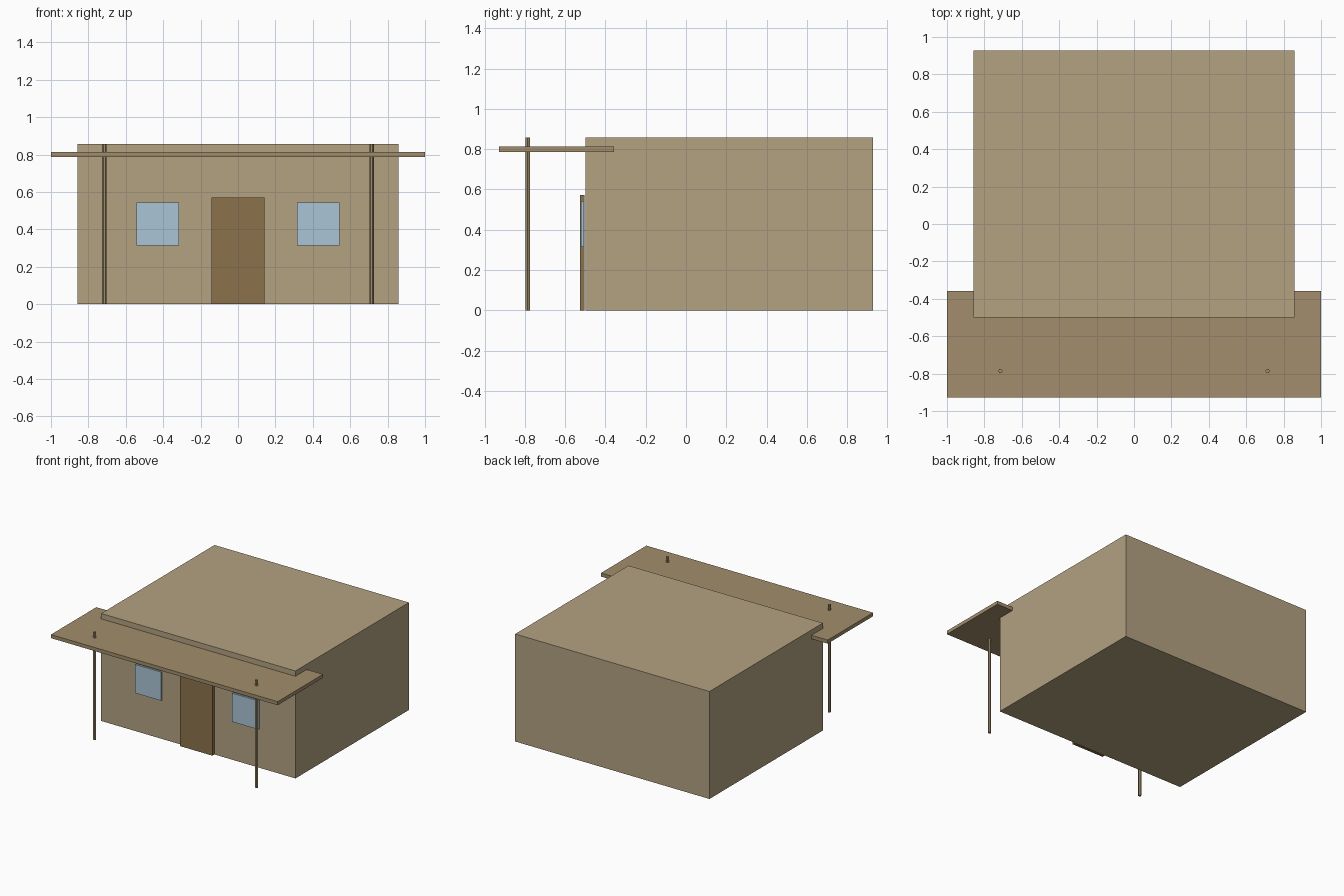
import bpy
import math

if "Cube" in bpy.data.objects:
    bpy.data.objects.remove(bpy.data.objects["Cube"])

U = 1 / 7  # model unit


def material(name, rgb):
    m = bpy.data.materials.new(name)
    m.diffuse_color = (*rgb, 1)
    m.use_nodes = True
    m.node_tree.nodes["Principled BSDF"].inputs["Base Color"].default_value = m.diffuse_color
    return m


wall = material("wall_tan", (0.45, 0.36, 0.22))
timber = material("timber", (0.36, 0.27, 0.15))
door_wood = material("door_wood", (0.26, 0.17, 0.07))
glass = material("glass", (0.40, 0.56, 0.68))


def box(name, centre, size, mat):
    bpy.ops.mesh.primitive_cube_add(size=1, location=[c * U for c in centre])
    o = bpy.context.object
    o.name = name
    o.scale = [s * U for s in size]
    bpy.ops.object.transform_apply(location=False, rotation=False, scale=True)
    o.data.materials.append(mat)


# House body and door
box("house_body", (0, 1.5, 3), (12, 10, 6), wall)
box("door", (0, -3.6, 2), (2, 0.16, 4), door_wood)

# Porch roof, cutting into the front of the house
box("porch_roof", (0, -4.5, 5.6), (14, 4, 0.2), timber)

# Windows and hexagonal porch posts, one on each side
for side, s in (("left", -1), ("right", 1)):
    box(side + "_window", (3 * s, -3.6, 3), (1.6, 0.1, 1.6), glass)
    bpy.ops.mesh.primitive_cylinder_add(
        vertices=6, radius=0.085 * U, depth=6 * U,
        location=(5 * s * U, -5.5 * U, 3 * U), rotation=(0, 0, math.pi / 6))
    post = bpy.context.object
    post.name = side + "_post"
    post.data.materials.append(timber)
